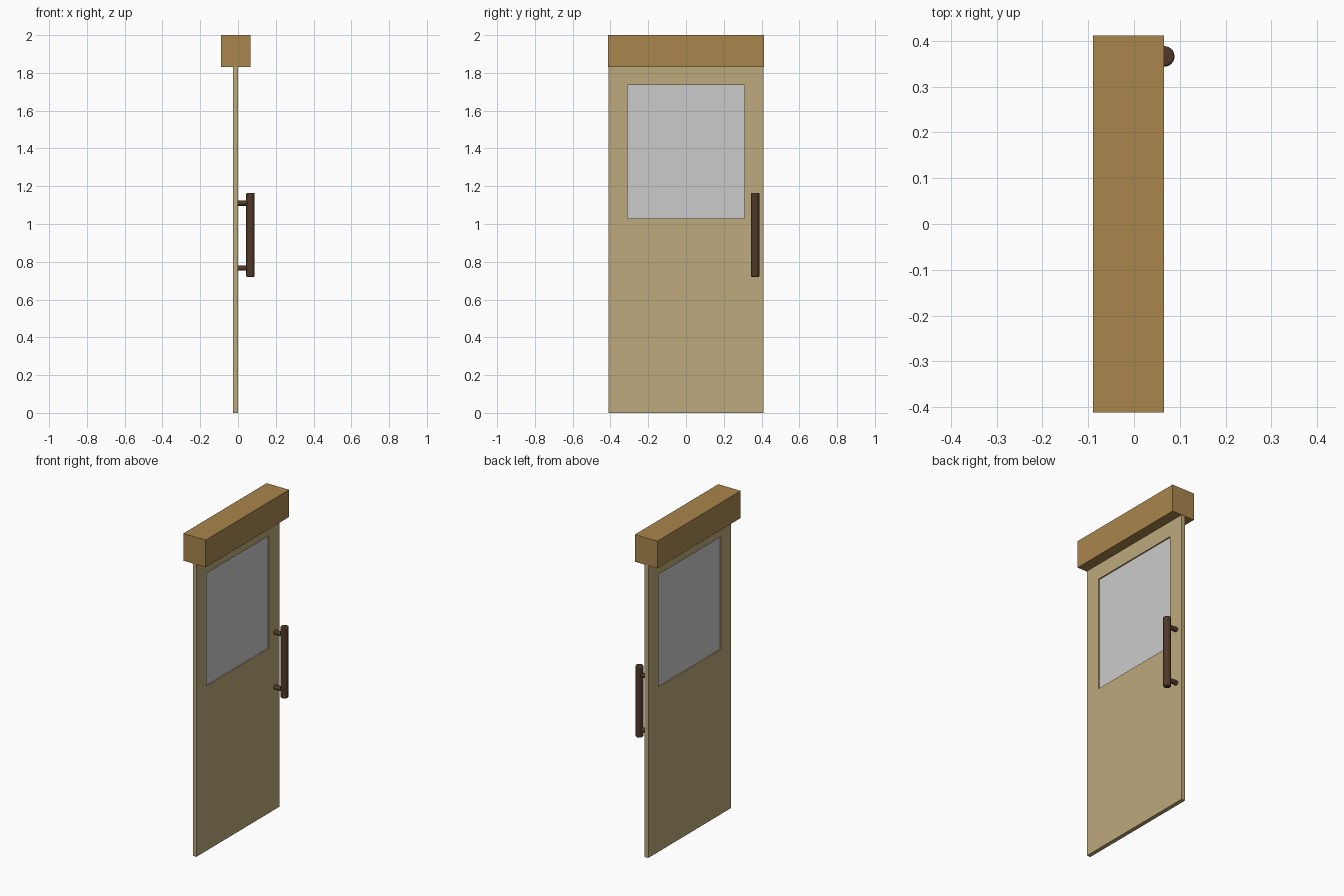
import bpy, math
from mathutils import Vector

if "Cube" in bpy.data.objects:
    bpy.data.objects.remove(bpy.data.objects["Cube"])


def material(name, rgb):
    m = bpy.data.materials.new(name)
    m.diffuse_color = (*rgb, 1)
    m.use_nodes = True
    m.node_tree.nodes["Principled BSDF"].inputs["Base Color"].default_value = m.diffuse_color
    return m


OAK = material("oak", (0.40, 0.24, 0.075, 1)[:3])
PALE = material("pale_wood", (0.51, 0.40, 0.20))
DARK = material("dark_bronze", (0.08, 0.04, 0.022))


def finish(name, mat=None):
    o = bpy.context.object
    o.name = name
    if mat:
        o.data.materials.append(mat)
    return o


def bevel(o, width, segments):
    b = o.modifiers.new("bevel", "BEVEL")
    b.width, b.segments = width, segments
    b.limit_method = "ANGLE"


def box(name, lo, hi, mat=None):
    lo, hi = Vector(lo), Vector(hi)
    bpy.ops.mesh.primitive_cube_add(size=1, location=(lo + hi) / 2)
    bpy.context.object.scale = hi - lo
    bpy.ops.object.transform_apply(location=False, rotation=False)
    return finish(name, mat)


def rod(name, a, b, r, mat, sides=24):
    a, b = Vector(a), Vector(b)
    bpy.ops.mesh.primitive_cylinder_add(vertices=sides, radius=r, depth=(b - a).length,
                                        location=(a + b) / 2,
                                        rotation=(b - a).to_track_quat("Z", "Y").to_euler())
    o = finish(name, mat)
    bpy.ops.object.shade_smooth_by_angle(angle=math.radians(35))
    return o


# Header box that hides the sliding rail
box("header_box", (-0.09, -0.412, 1.83), (0.065, 0.412, 2.0), OAK)

# Door leaf with a window opening cut through it
leaf = box("door_leaf", (-0.026, -0.41, 0), (-0.001, 0.41, 1.835), PALE)
cutter = box("window_cutter", (-0.1, -0.31, 1.03), (0.1, 0.31, 1.735))
cutter.hide_render = True
cutter.hide_viewport = True
cut = leaf.modifiers.new("window", "BOOLEAN")
cut.object = cutter
cut.solver = "EXACT"

# Glass pane, recessed on both sides
box("window_pane", (-0.018, -0.31, 1.03), (-0.009, 0.31, 1.735))

# Pull handle: upright grip on two posts
HX, HY = 0.066, 0.366
grip = rod("handle_grip", (HX, HY, 0.72), (HX, HY, 1.165), 0.0225, DARK)
bevel(grip, 0.006, 3)
for label, z in (("lower", 0.767), ("upper", 1.11)):
    rod(f"handle_post_{label}", (-0.002, HY, z), (HX, HY, z), 0.014, DARK)
